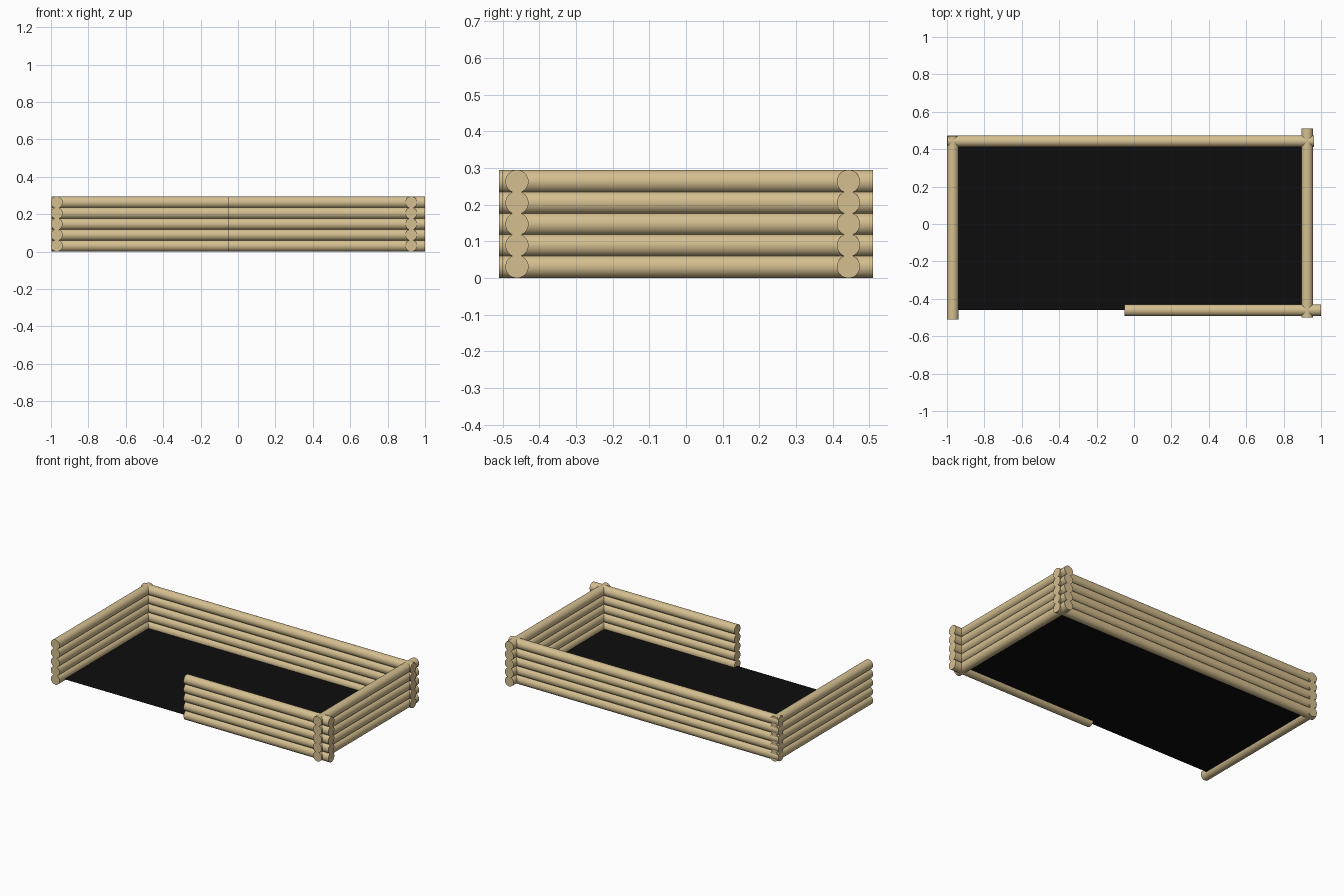
import bpy, math
from mathutils import Vector

if "Cube" in bpy.data.objects:
    bpy.data.objects.remove(bpy.data.objects["Cube"])

R, STEP, ROWS = 0.0315, 0.058, 5


def material(name, rgb):
    m = bpy.data.materials.new(name)
    m.diffuse_color = (*rgb, 1)
    m.use_nodes = True
    m.node_tree.nodes["Principled BSDF"].inputs["Base Color"].default_value = m.diffuse_color
    return m


wood = material("pale_wood", (0.66, 0.52, 0.28))
black = material("black_floor", (0.004, 0.004, 0.004))


def log(name, start, end):
    a, b = Vector(start), Vector(end)
    d = b - a
    bpy.ops.mesh.primitive_cylinder_add(
        vertices=32, radius=R, depth=d.length, location=(a + b) / 2,
        rotation=d.to_track_quat('Z', 'Y').to_euler())
    ob = bpy.context.object
    ob.name = name
    ob.data.materials.append(wood)
    bpy.ops.object.shade_smooth_by_angle(angle=math.radians(40))


# Four walls of stacked logs: plan start and end of each wall
walls = {
    "left_log": ((-0.969, -0.51), (-0.969, 0.47)),
    "right_log": ((0.926, -0.50), (0.926, 0.51)),
    "back_log": ((-0.998, 0.443), (0.962, 0.443)),
    "front_log": ((-0.05, -0.461), (1.0, -0.461)),
}
for name, (a, b) in walls.items():
    for i in range(ROWS):
        z = R + i * STEP
        log(f"{name}_{i + 1}", (*a, z), (*b, z))

# Floor sheet, running to the middle of the bottom logs
bpy.ops.mesh.primitive_plane_add(size=1, location=(-0.0215, -0.008, 0.025))
floor = bpy.context.object
floor.name = "floor"
floor.scale = (1.895, 0.904, 1)
floor.data.materials.append(black)
